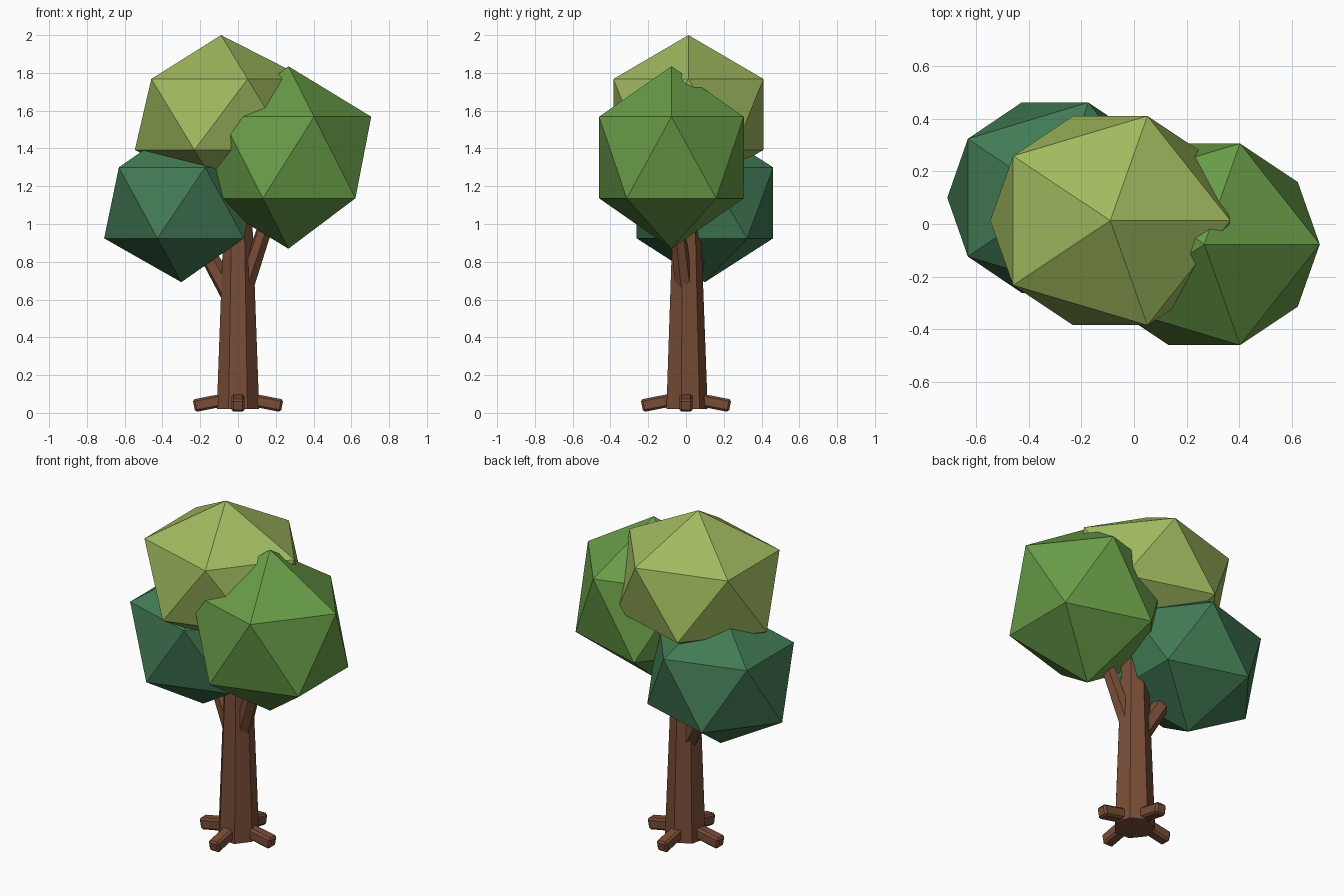
import bpy, math
from mathutils import Vector

if "Cube" in bpy.data.objects:
    bpy.data.objects.remove(bpy.data.objects["Cube"])


def material(name, rgb):
    m = bpy.data.materials.new(name)
    m.diffuse_color = (*rgb, 1)
    m.use_nodes = True
    m.node_tree.nodes["Principled BSDF"].inputs["Base Color"].default_value = m.diffuse_color
    return m


BARK = material("bark_brown", (0.188, 0.074, 0.037))
LIGHT = material("light_leaf_green", (0.35, 0.49, 0.115))
MID = material("mid_leaf_green", (0.138, 0.332, 0.063))
DARK = material("dark_leaf_green", (0.054, 0.195, 0.089))


def finish(name, mat):
    ob = bpy.context.object
    ob.name = name
    ob.data.materials.append(mat)
    return ob


def limb(name, start, end, r1, r2, sides):
    """Tapered flat-sided limb between two points."""
    a, b = Vector(start), Vector(end)
    bpy.ops.mesh.primitive_cone_add(vertices=sides, radius1=r1, radius2=r2,
                                    depth=(b - a).length, location=(a + b) / 2)
    ob = finish(name, BARK)
    ob.rotation_euler = (b - a).to_track_quat('Z', 'Y').to_euler()
    return ob


def crown(name, centre, radii, mat):
    """Twenty-sided leaf clump."""
    bpy.ops.mesh.primitive_ico_sphere_add(subdivisions=1, radius=1, location=centre)
    finish(name, mat).scale = radii


# Trunk: seven-sided taper
bpy.ops.mesh.primitive_cone_add(vertices=7, radius1=0.115, radius2=0.072,
                                depth=1.16, location=(0, 0, 0.60))
finish("trunk", BARK)

# Branches reaching into the side clumps
limb("left_branch", (-0.02, 0.01, 0.59), (-0.26, 0.09, 1.02), 0.055, 0.042, 6)
limb("right_branch", (0.035, -0.01, 0.66), (0.19, -0.06, 1.12), 0.048, 0.038, 6)

# Roots: four chamfered bars sloping down and outward
for i, side in enumerate(("right", "back", "left", "front")):
    ang = i * math.pi / 2
    tilt = math.radians(11)
    dist = 0.15
    bpy.ops.mesh.primitive_cube_add(
        size=1, location=(dist * math.cos(ang), dist * math.sin(ang), 0.054))
    root = finish(side + "_root", BARK)
    root.scale = (0.17, 0.068, 0.068)
    root.rotation_euler = (0, tilt, ang)
    bpy.ops.object.transform_apply(location=False, rotation=False, scale=True)
    bevel = root.modifiers.new("chamfer", 'BEVEL')
    bevel.width = 0.011
    bevel.segments = 1

# Leaf clumps
crown("top_crown", (-0.09, 0.013, 1.58), (0.51, 0.467, 0.42), LIGHT)
crown("right_crown", (0.267, -0.077, 1.352), (0.49, 0.45, 0.483), MID)
crown("left_crown", (-0.30, 0.10, 1.112), (0.457, 0.425, 0.42), DARK)
